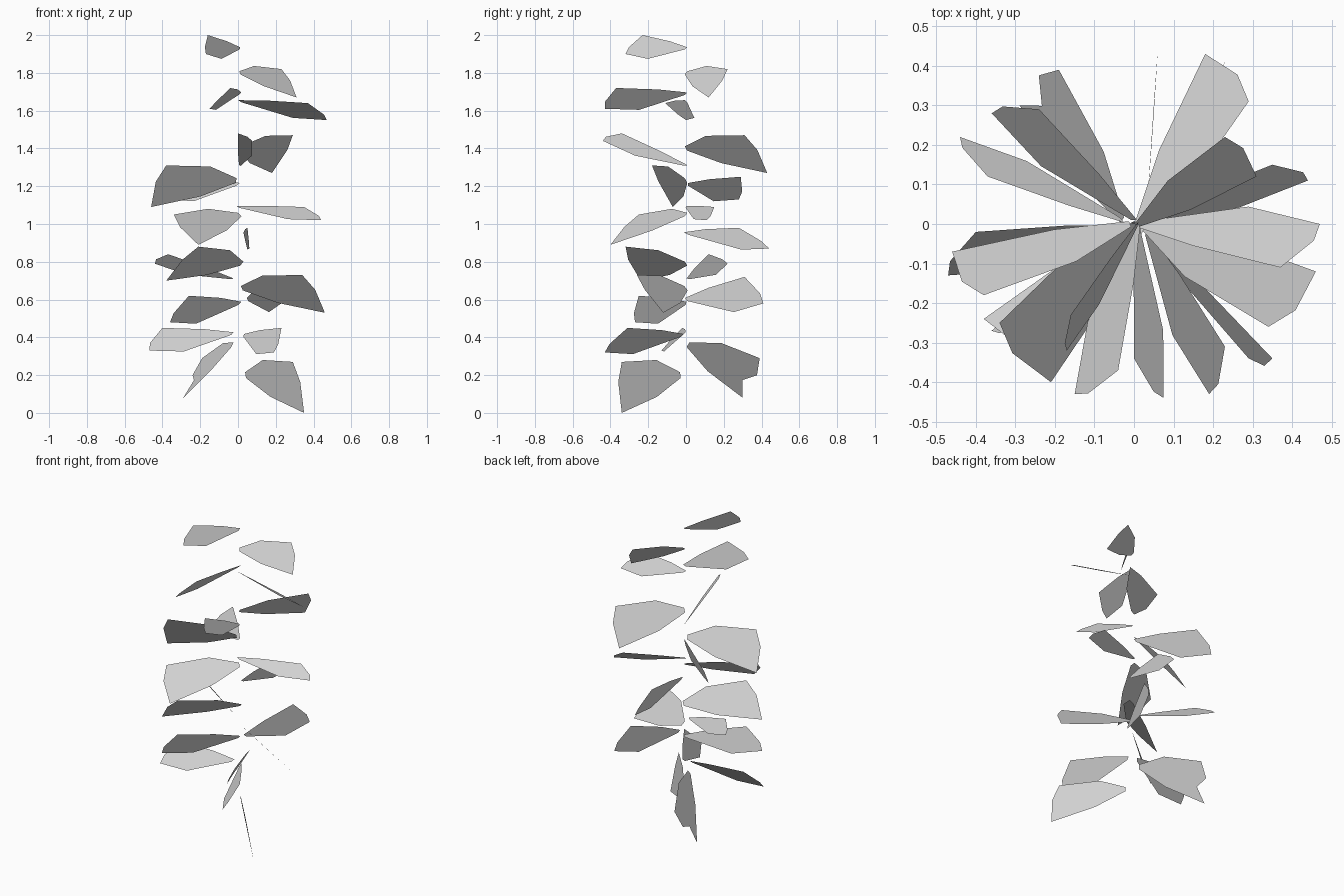
import bpy
from mathutils import Vector

# Remove the default object only
default_object = bpy.data.objects.get("Cube")
if default_object:
    bpy.data.objects.remove(default_object, do_unlink=True)

# One plain grey for every leaf
leaf_material = bpy.data.materials.new("plain_grey")
leaf_material.use_nodes = True
leaf_grey = (0.65, 0.65, 0.65, 1)
leaf_material.diffuse_color = leaf_grey
shader = leaf_material.node_tree.nodes.get("Principled BSDF")
shader.inputs["Base Color"].default_value = leaf_grey

# Outlines as weights of the two outer corners, measured from the stem end
BROAD = [(.06, -.056), (.6, -.19), (1, 0), (.65, .41), (0, 1), (-.13, .53), (-.06, .056)]
SLIM = [(.06, -.056), (.92, -.4), (1, 0), (.67, .38), (0, 1), (-.09, .5), (-.06, .056)]
NOTCHED = BROAD[:4] + [(.31, .59)] + BROAD[4:]

CENTIMETRE = 0.01


def add_leaf(name, outline, stem_end, near_corner, far_corner):
    """Flat leaf spanned by its stem end and its two outer corners."""
    stem = Vector(stem_end) * CENTIMETRE
    near = Vector(near_corner) * CENTIMETRE - stem
    far = Vector(far_corner) * CENTIMETRE - stem
    points = [stem + near * a + far * b for a, b in outline]

    mesh = bpy.data.meshes.new(name)
    mesh.from_pydata(points, [], [range(len(points))])
    mesh.materials.append(leaf_material)
    leaf = bpy.data.objects.new(name, mesh)
    bpy.context.collection.objects.link(leaf)


# Broad leaves, top to bottom: stem end, then the two outer corners
broad_leaves = [
    ((1, 0, 180), (23, 22, 182), (31, 12, 167)),
    ((1, 0, 140), (29, 31, 147), (18, 43, 127)),
    ((-1, 0, 123), (-38, -18, 131), (-46, -7, 109)),
    ((1, 0, 105), (-34, -25, 105), (-21, -40, 89)),
    ((2, 0, 79), (-21, -32, 88), (-38, -24, 70)),
    ((2, 0, 66), (34, -26, 73), (46, -12, 53)),
    ((4, -3, 20), (29, -34, 27), (35, -34, 0)),
]

# Slim leaves, top to bottom
slim_leaves = [
    ((1, 0, 193), (-17, -32, 190), (-16, -23, 200)),
    ((1, 0, 169), (-15, -43, 161), (-4, -37, 172)),
    ((1, 0, 165), (47, 0, 155), (37, -11, 164)),
    ((1, 0, 131), (7.5, -44, 144), (0, -34, 148)),
    ((0, 1, 121), (-36, 28, 113), (-24, 29, 125)),
    ((0, 0, 109), (44, 11, 102), (35, 15, 109)),
    ((3, 0, 95), (6, 44, 87), (5, 28, 98)),
    ((-3, 1, 71), (-44, 22, 79), (-37, 12, 84)),
    ((5, 0, 60), (23, 41, 58), (18, 31, 72)),
    ((1, 0, 58), (-36, -27, 48), (-26, -25, 62)),
    ((-3, -1, 42), (-47, -13, 33), (-40, -2, 45)),
    ((3, -2, 41), (19, -43, 32), (23, -31, 45)),
]

for order, corners in enumerate(broad_leaves, start=1):
    add_leaf(f"broad_leaf_{order}", BROAD, *corners)
for order, corners in enumerate(slim_leaves, start=1):
    add_leaf(f"slim_leaf_{order}", SLIM, *corners)

# One low leaf with a nick in its tip
add_leaf("notched_leaf", NOTCHED, (-3, 1, 36), (-19, 39, 29), (-29, 30, 8))
